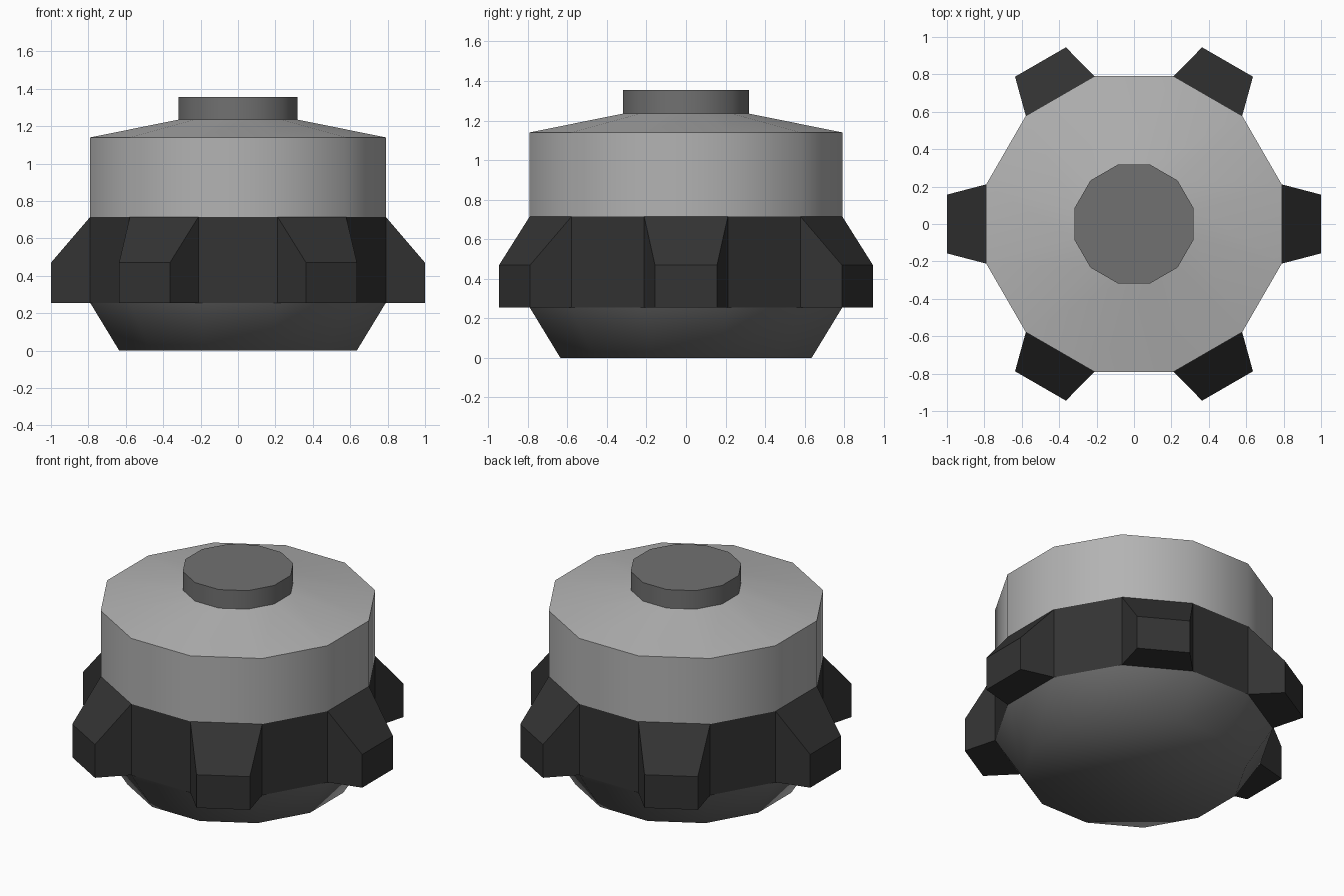
import bpy, bmesh, math
from mathutils import Matrix

if "Cube" in bpy.data.objects:
    bpy.data.objects.remove(bpy.data.objects["Cube"])

N = 12
COS = math.cos(math.pi / N)


def material(name, v):
    m = bpy.data.materials.new(name)
    m.diffuse_color = (v, v, v, 1)
    m.use_nodes = True
    m.node_tree.nodes["Principled BSDF"].inputs["Base Color"].default_value = m.diffuse_color
    return m


LIGHT = material("light grey", 0.45)
MID = material("mid grey", 0.165)
DARK = material("dark grey", 0.033)


def lathe(bm, profile):
    """Twelve-sided shell from (flat-to-centre distance, z) pairs."""
    rings = []
    for r, z in profile:
        rings.append([bm.verts.new((r / COS * math.cos((i + .5) * 2 * math.pi / N),
                                    r / COS * math.sin((i + .5) * 2 * math.pi / N), z))
                      for i in range(N)])
    bands = []
    for a, b in zip(rings, rings[1:]):
        bands.append([bm.faces.new((a[i], a[(i + 1) % N], b[(i + 1) % N], b[i]))
                      for i in range(N)])
    return rings, bands


def sharpen(bm, ring):
    for i in range(N):
        e = bm.edges.get((ring[i], ring[(i + 1) % N]))
        if e:
            e.smooth = False


def finish(bm, name, mat):
    bm.normal_update()
    me = bpy.data.meshes.new(name)
    bm.to_mesh(me)
    bm.free()
    me.materials.append(mat)
    ob = bpy.data.objects.new(name, me)
    bpy.context.collection.objects.link(ob)


# Mid grey tapered foot with closed underside
bm = bmesh.new()
rings, bands = lathe(bm, [(0.635, 0), (0.79, 0.255)])
bm.faces.new(list(reversed(rings[0])))
for f in bm.faces:
    f.smooth = True
finish(bm, "tapered_foot", MID)

# Dark band with six wedge lugs pulled out of it
bm = bmesh.new()
rings, bands = lathe(bm, [(0.79, 0.255), (0.79, 0.715)])
lugs = [f for i, f in enumerate(bands[0]) if i % 2]
for f in lugs:
    c = f.calc_center_median()
    a = round(math.atan2(c.y, c.x) / (math.pi / 6)) * math.pi / 6
    face = bmesh.ops.extrude_discrete_faces(bm, faces=[f])["faces"][0]
    inv = Matrix.Rotation(-a, 3, 'Z')
    for v in face.verts:
        p = inv @ v.co
        p.x = 1.0
        p.y = math.copysign(0.157, p.y)
        p.z = 0.47 if p.z > 0.5 else 0.255
        v.co = Matrix.Rotation(a, 3, 'Z') @ p
finish(bm, "lugged_band", DARK)

# Light upper body with shallow sloping shoulder
bm = bmesh.new()
rings, bands = lathe(bm, [(0.79, 0.715), (0.79, 1.14), (0.318, 1.235)])
for f in bm.faces:
    f.smooth = True
sharpen(bm, rings[1])
finish(bm, "upper_body", LIGHT)

# Round cap on top
bm = bmesh.new()
rings, bands = lathe(bm, [(0.318, 1.235), (0.318, 1.355)])
for f in bands[0]:
    f.smooth = True
bm.faces.new(rings[1])
sharpen(bm, rings[1])
finish(bm, "top_cap", MID)
